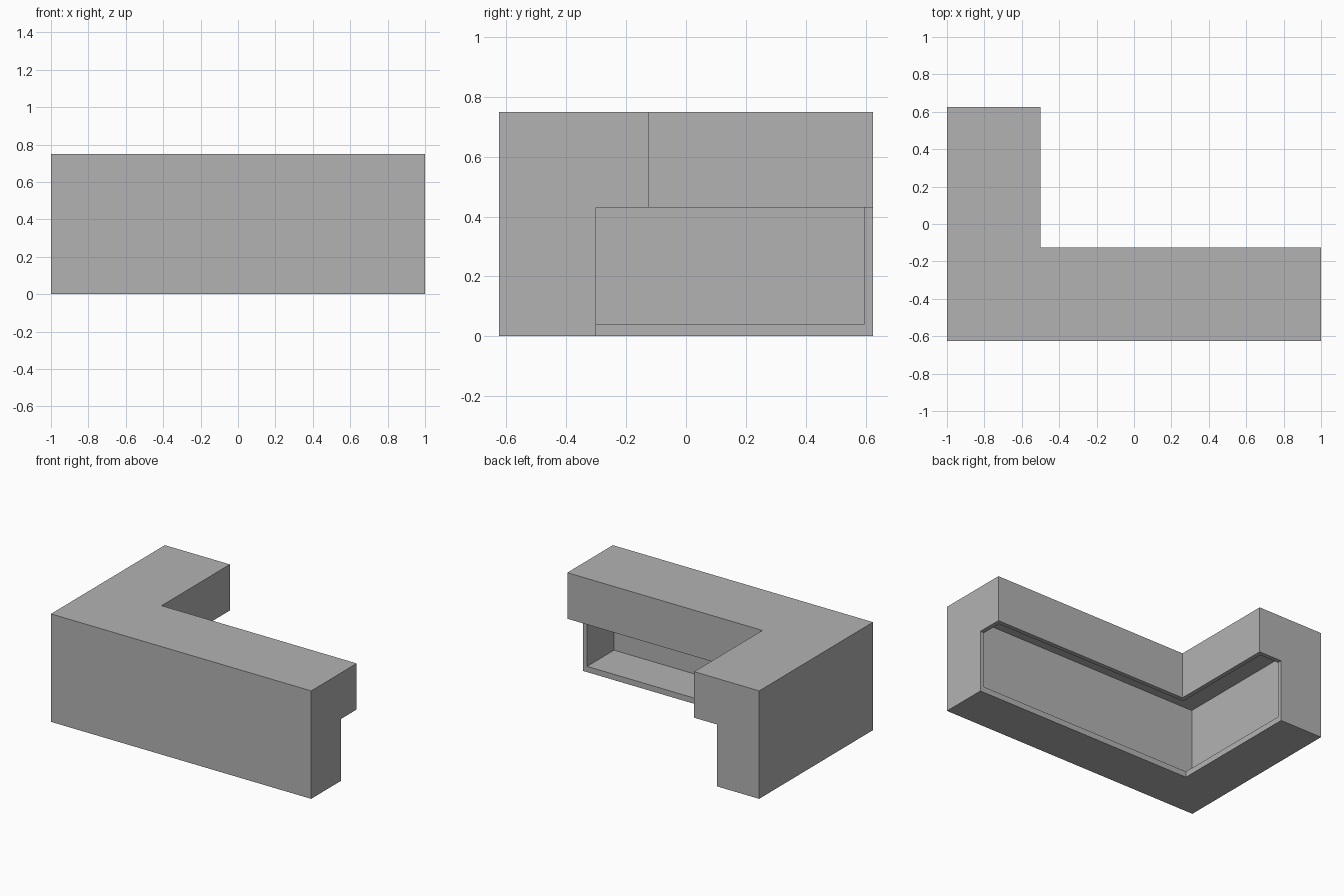
import bpy
import bmesh

cube = bpy.data.objects.get("Cube")
if cube:
    bpy.data.objects.remove(cube, do_unlink=True)

LENGTH, DEPTH, HEIGHT = 2.0, 1.25, 0.75   # overall size
TOP, BASE = 0.5, 0.325                    # width of the overhang and the plinth
NOTCH = 0.43                              # underside of the overhang
WALL, FLOOR = 0.03, 0.04                  # panel thicknesses
X0, Y0 = -LENGTH / 2, -DEPTH / 2          # outer corner

grey = bpy.data.materials.new("plain grey")
grey.use_nodes = True
grey.diffuse_color = (0.45, 0.45, 0.45, 1)
grey.node_tree.nodes["Principled BSDF"].inputs["Base Color"].default_value = (0.45, 0.45, 0.45, 1)


def sweep_corner(name, profile, end_inset):
    """Sweep a (distance from outer wall, height) profile round the L, mitred."""
    bm = bmesh.new()
    sections = [
        [(-X0 - end_inset, Y0 + d, z) for d, z in profile],
        [(X0 + d, Y0 + d, z) for d, z in profile],
        [(X0 + d, -Y0 - end_inset, z) for d, z in profile],
    ]
    rings = [[bm.verts.new(p) for p in section] for section in sections]
    n = len(profile)
    for a, b in zip(rings, rings[1:]):
        for i in range(n):
            j = (i + 1) % n
            bm.faces.new((a[i], a[j], b[j], b[i]))
    bm.faces.new(rings[0])
    bm.faces.new(rings[-1])
    bmesh.ops.recalc_face_normals(bm, faces=bm.faces)
    mesh = bpy.data.meshes.new(name)
    bm.to_mesh(mesh)
    bm.free()
    mesh.materials.append(grey)
    obj = bpy.data.objects.new(name, mesh)
    bpy.context.collection.objects.link(obj)
    return obj


# Corner counter: narrow plinth under a wide overhanging top
counter = sweep_corner("corner_counter", [
    (0, 0), (BASE, 0), (BASE, NOTCH), (TOP, NOTCH), (TOP, HEIGHT), (0, HEIGHT)], 0)

# Hollow: open at the back of the plinth and below the overhang
reach, drop = BASE + 0.05, NOTCH - 0.1
hollow = sweep_corner("hollow_cutter", [
    (WALL, FLOOR), (reach, FLOOR), (reach, drop), (TOP - WALL, drop),
    (TOP - WALL, HEIGHT - WALL), (WALL, HEIGHT - WALL)], WALL)
hollow.hide_render = True

cut = counter.modifiers.new("hollow", 'BOOLEAN')
cut.operation = 'DIFFERENCE'
cut.solver = 'EXACT'
cut.object = hollow
bpy.context.view_layer.objects.active = counter
bpy.ops.object.modifier_apply(modifier=cut.name)
bpy.data.objects.remove(hollow, do_unlink=True)
